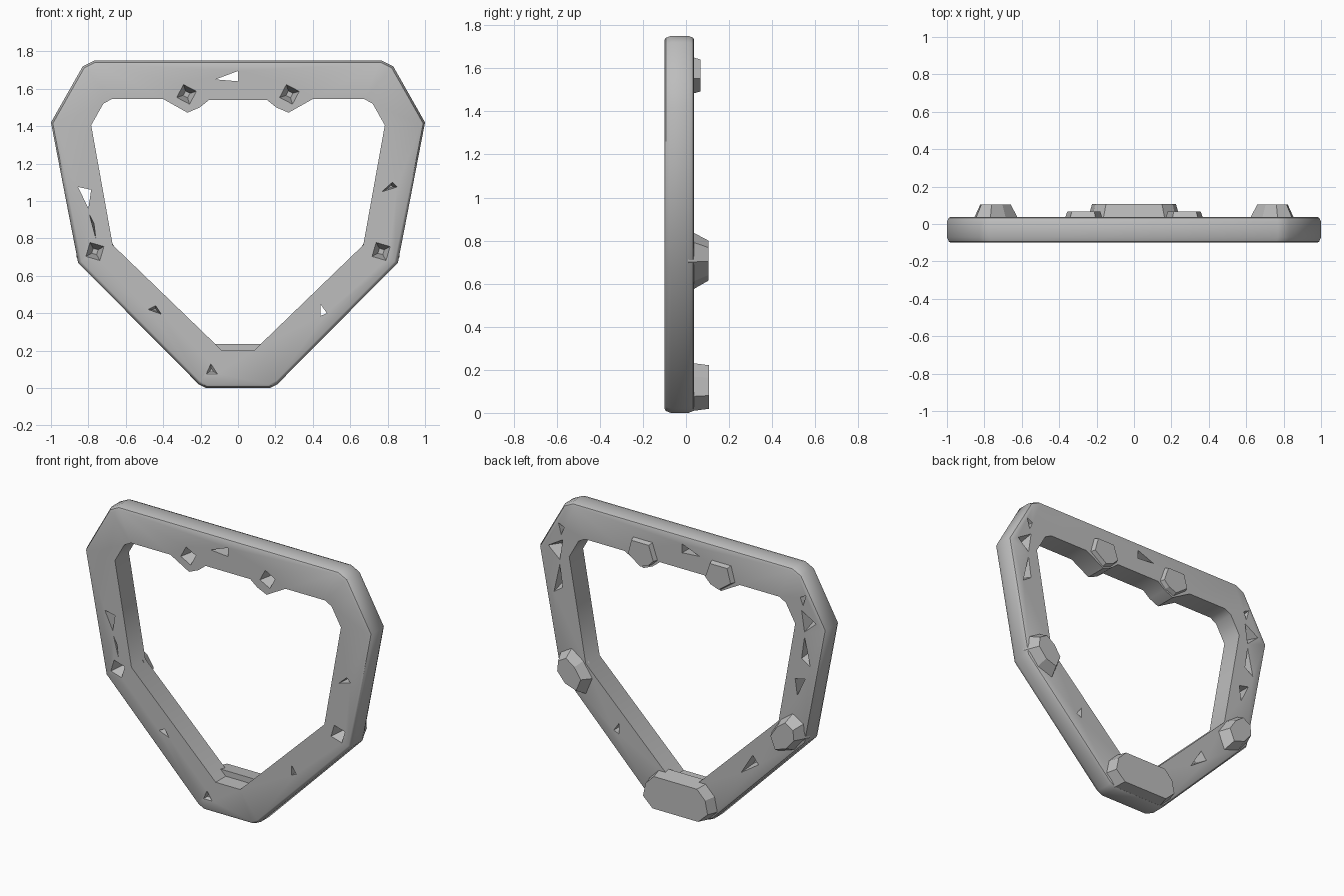
import bpy, bmesh, math

cube = bpy.data.objects.get("Cube")
if cube:
    bpy.data.objects.remove(cube, do_unlink=True)

GREY = (0.51, 0.51, 0.51, 1)
grey = bpy.data.materials.new("mid grey")
grey.use_nodes = True
grey.diffuse_color = GREY
grey.node_tree.nodes["Principled BSDF"].inputs["Base Color"].default_value = GREY

FRONT, BACK = -0.10, 0.038


def make_object(name, bm):
    bmesh.ops.recalc_face_normals(bm, faces=bm.faces)
    mesh = bpy.data.meshes.new(name)
    bm.to_mesh(mesh)
    bm.free()
    mesh.materials.append(grey)
    obj = bpy.data.objects.new(name, mesh)
    bpy.context.collection.objects.link(obj)
    return obj


def mirrored(half):
    return half + [(-x, z) for x, z in reversed(half)]


def flipped(points):
    return [(-x, z) for x, z in points]


def square(x, z, radius, turn):
    return [(x + radius * math.cos(turn + i * math.pi / 2),
             z + radius * math.sin(turn + i * math.pi / 2)) for i in range(4)]


def add_loop(bm, points, y, scale=1.0, centre=None):
    """Ring of vertices at depth y, scaled about its own middle or a given centre."""
    cx, cz = centre or (sum(p[0] for p in points) / len(points),
                        sum(p[1] for p in points) / len(points))
    return [bm.verts.new((cx + (x - cx) * scale, y, cz + (z - cz) * scale)) for x, z in points]


def join_loops(bm, a, b):
    for i in range(len(a)):
        j = (i + 1) % len(a)
        bm.faces.new((a[i], b[i], b[j], a[j]))


def fill_between(bm, loops, normal):
    """Fill the flat area inside the first loop and outside the others."""
    edges = []
    for loop in loops:
        for i in range(len(loop)):
            pair = (loop[i], loop[(i + 1) % len(loop)])
            edges.append(bm.edges.get(pair) or bm.edges.new(pair))
    bmesh.ops.triangle_fill(bm, edges=edges, use_beauty=True, normal=normal)


def add_lug(name, points, y0, y1, taper):
    bm = bmesh.new()
    base = add_loop(bm, points, y0)
    top = add_loop(bm, points, y1, taper)
    join_loops(bm, base, top)
    bm.faces.new(base)
    bm.faces.new(top)
    return make_object(name, bm)


# Outlines of the frame and its opening
outer = mirrored([(0.17, 0), (0.21, 0.02), (0.855, 0.67), (1.0, 1.42), (0.83, 1.72), (0.77, 1.75)])
opening = mirrored([(0.085, 0.2), (0.67, 0.765), (0.785, 1.405), (0.72, 1.52), (0.675, 1.545),
                    (0.4, 1.545), (0.27, 1.472), (0.205, 1.5), (0.155, 1.54)])

# Pits in the front: outline and floor depth
front_pits = [
    ([(0.77, 1.05), (0.85, 1.075), (0.825, 1.1)], -0.02),
    ([(-0.48, 0.42), (-0.41, 0.395), (-0.44, 0.44)], -0.04),
    ([(-0.17, 0.075), (-0.11, 0.075), (-0.145, 0.13)], -0.085),
    ([(-0.77, 0.88), (-0.76, 0.8), (-0.795, 0.93)], -0.05)]
for side in (-1, 1):
    front_pits.append((square(side * 0.275, 1.57, 0.055, 0.3), -0.02))
    front_pits.append((square(side * 0.765, 0.73, 0.055, 0.5), -0.02))

# Hollows in the back of the shoulders and bars
back_pits = [([(-0.49, 0.5), (-0.53, 0.45), (-0.41, 0.37)], -0.02)]
for hollow in ([(0.83, 1.5), (0.93, 1.44), (0.85, 1.37)],
               [(0.82, 1.58), (0.86, 1.6), (0.84, 1.53)],
               [(0.85, 1.34), (0.89, 1.16), (0.83, 1.2)]):
    back_pits += [(hollow, -0.03), (flipped(hollow), -0.03)]

# Slits passing right through
slits = [[(-0.855, 1.075), (-0.785, 1.06), (-0.8, 0.96)],
         [(-0.12, 1.65), (0, 1.695), (0, 1.64)],
         [(0.44, 0.45), (0.44, 0.385), (0.475, 0.4)]]

# Frame: rounded outer wall, straight inner wall, perforated faces
bm = bmesh.new()
middle = (0, 0.9)
rings = [add_loop(bm, outer, y, scale, middle) for y, scale in (
    (FRONT, 0.978), (FRONT + 0.006, 0.99), (FRONT + 0.03, 1.0),
    (BACK - 0.025, 1.0), (BACK - 0.005, 0.99), (BACK, 0.978))]
for a, b in zip(rings, rings[1:]):
    join_loops(bm, a, b)
front_loops, back_loops = [rings[0]], [rings[-1]]
for hole in [opening] + slits:
    front_loops.append(add_loop(bm, hole, FRONT))
    back_loops.append(add_loop(bm, hole, BACK))
    join_loops(bm, front_loops[-1], back_loops[-1])
for pits, y, loops in ((front_pits, FRONT, front_loops), (back_pits, BACK, back_loops)):
    for outline, floor in pits:
        rim = add_loop(bm, outline, y)
        bottom = add_loop(bm, outline, floor, 0.35)
        join_loops(bm, rim, bottom)
        bm.faces.new(bottom)
        loops.append(rim)
fill_between(bm, front_loops, (0, -1, 0))
fill_between(bm, back_loops, (0, 1, 0))
frame = make_object("frame", bm)
bpy.ops.object.select_all(action="DESELECT")
frame.select_set(True)
bpy.context.view_layer.objects.active = frame
bpy.ops.object.shade_smooth_by_angle(angle=math.radians(40))

# Raised faceted lugs on the back
upper_lug = [(0.16, 1.545), (0.205, 1.5), (0.275, 1.474), (0.38, 1.55), (0.35, 1.66), (0.2, 1.66)]
side_lug = [(0.68, 0.785), (0.61, 0.68), (0.66, 0.56), (0.78, 0.6), (0.865, 0.7), (0.855, 0.8), (0.77, 0.85)]
for word, place in (("left", list), ("right", flipped)):
    add_lug(word + "_upper_lug", place(upper_lug), 0.0, 0.067, 0.8)
    add_lug(word + "_side_lug", place(side_lug), 0.01, 0.104, 0.64)

# Foot block behind the bottom bar
foot = mirrored([(0.18, 0.005), (0.255, 0.075), (0.235, 0.17), (0.17, 0.235)])
add_lug("foot_block", foot, 0.0, 0.106, 0.88)
